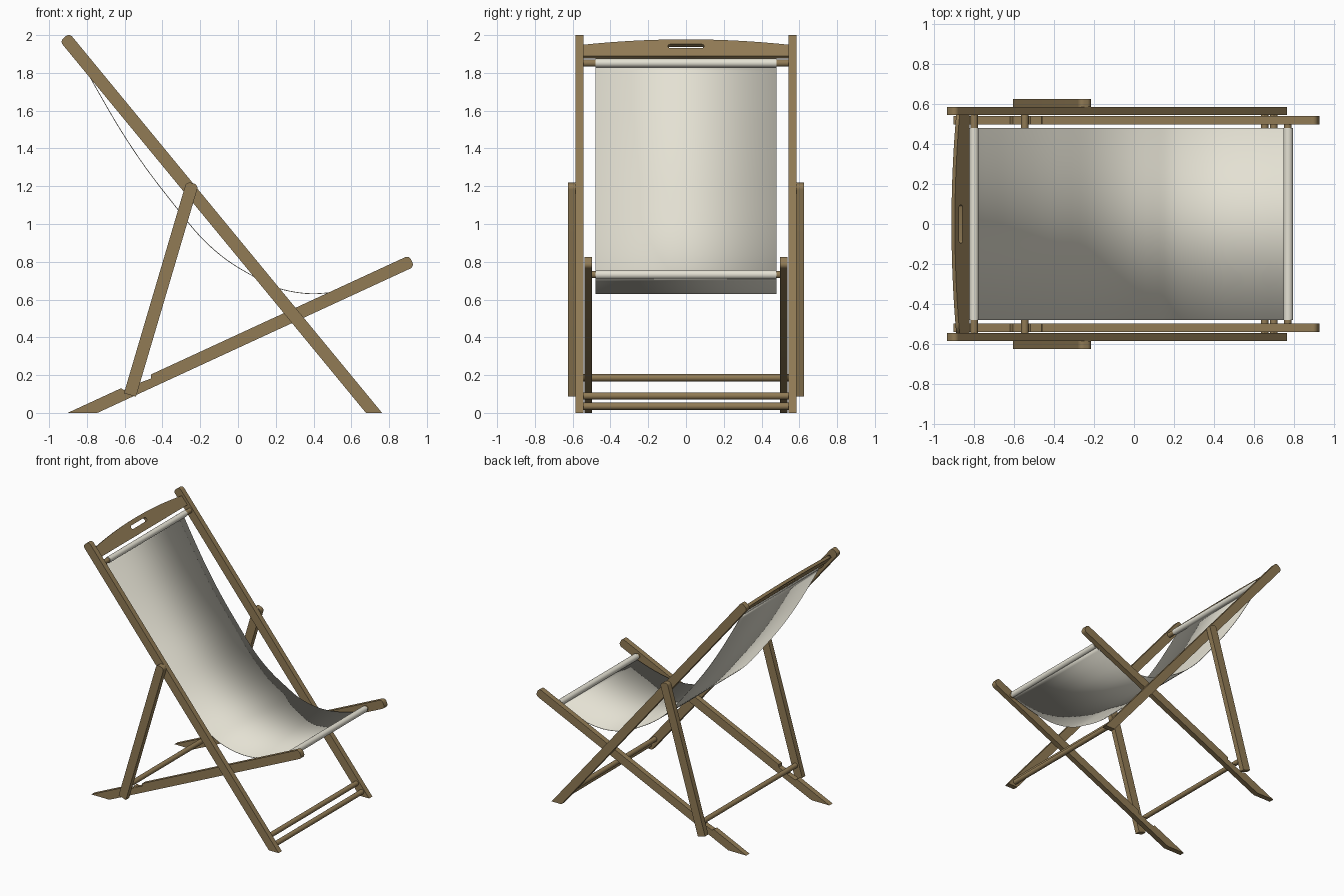
import bpy, bmesh, math
from mathutils import Vector, Matrix

if "Cube" in bpy.data.objects:
    bpy.data.objects.remove(bpy.data.objects["Cube"])


def material(name, rgb):
    m = bpy.data.materials.new(name)
    m.diffuse_color = (*rgb, 1)
    m.use_nodes = True
    m.node_tree.nodes["Principled BSDF"].inputs["Base Color"].default_value = m.diffuse_color
    return m


WOOD = material("warm wood", (0.283, 0.198, 0.091))
CLOTH = material("cream canvas", (0.776, 0.752, 0.651))


def add_object(name, bm, mat):
    bmesh.ops.recalc_face_normals(bm, faces=bm.faces)
    me = bpy.data.meshes.new(name)
    bm.to_mesh(me)
    bm.free()
    me.materials.append(mat)
    ob = bpy.data.objects.new(name, me)
    bpy.context.collection.objects.link(ob)
    return ob


def smooth(ob):
    bpy.ops.object.select_all(action='DESELECT')
    ob.select_set(True)
    bpy.context.view_layer.objects.active = ob
    bpy.ops.object.shade_smooth_by_angle(angle=math.radians(35))


def beam(name, foot, tip, y0, y1, floor_cut=True, notches=(), r=0.033, k=0.024):
    """Mirrored pair of flat bars with a rounded tip, drawn in the xz plane."""
    foot, tip = Vector(foot), Vector(tip)
    d = (tip - foot).normalized()
    n = Vector((-d.y, d.x))
    cut = Vector((r / n.x, 0)) if floor_cut else n * r
    pts = [foot - cut]
    for side, start in ((-1, -90), (1, 0)):
        c = tip - d * k + n * side * (r - k)
        for i in range(7):
            a = math.radians(start + 15 * i)
            pts.append(c + d * k * math.cos(a) + n * k * math.sin(a))
    pts += [foot + d * t + n * (r + o) for t, o in notches]
    pts.append(foot + cut)
    bm = bmesh.new()
    f = bm.faces.new([bm.verts.new((p.x, y0, p.y)) for p in pts])
    ext = bmesh.ops.extrude_face_region(bm, geom=[f])
    bmesh.ops.translate(bm, vec=(0, y1 - y0, 0),
                        verts=[v for v in ext["geom"] if isinstance(v, bmesh.types.BMVert)])
    ob = add_object(name, bm, WOOD)
    smooth(ob)
    m = ob.modifiers.new("mirror", 'MIRROR')
    m.use_axis = (False, True, False)


def rod(name, x, z, r, half, mat):
    bm = bmesh.new()
    bmesh.ops.create_cone(bm, cap_ends=True, segments=24, radius1=r, radius2=r, depth=2 * half,
                          matrix=Matrix.Translation((x, 0, z)) @ Matrix.Rotation(math.pi / 2, 4, 'X'))
    smooth(add_object(name, bm, mat))


# Side rails and prop legs
FOOT, TIP = (0.72, 0), (-0.918, 1.989)
beam("back_rails", FOOT, TIP, 0.543, 0.584)
beam("seat_rails", (-0.823, 0), (0.92, 0.804), 0.497, 0.538,
     notches=[(0.415, 0), (0.405, -0.02), (0.345, -0.015), (0.335, -0.003),
              (0.325, -0.02), (0.25, -0.015), (0.24, 0)])
beam("prop_legs", (-0.572, 0.095), (-0.241, 1.216), 0.584, 0.624, floor_cut=False)

# Cross rods
rod("top_rod", -0.798, 1.852, 0.019, 0.545, WOOD)
rod("seat_rod", 0.768, 0.732, 0.019, 0.5, WOOD)
rod("prop_rod", -0.545, 0.186, 0.019, 0.59, WOOD)
rod("upper_foot_rod", 0.652, 0.09, 0.019, 0.545, WOOD)
rod("lower_foot_rod", 0.698, 0.035, 0.019, 0.545, WOOD)

# Arched head board with a hand slot
d = (Vector((TIP[0], 0, TIP[1])) - Vector((FOOT[0], 0, FOOT[1]))).normalized()
side = Vector((0, 1, 0))
nrm = side.cross(d)
outline = [(-0.545, -0.055), (0.545, -0.055)]
for i in range(25):
    y = 0.545 - 1.09 * i / 24
    outline.append((y, 0.022 + 0.037 * (1 - (y / 0.545) ** 2)))
slot = []
for cy, start in ((0.082, -90), (-0.082, 90)):
    for i in range(9):
        a = math.radians(start + 22.5 * i)
        slot.append((cy + 0.014 * math.cos(a), 0.012 + 0.014 * math.sin(a)))
cu = bpy.data.curves.new("head_board", 'CURVE')
cu.dimensions = '2D'
cu.fill_mode = 'BOTH'
cu.extrude = 0.011
for loop in (outline, slot):
    sp = cu.splines.new('POLY')
    sp.points.add(len(loop) - 1)
    for p, (u, v) in zip(sp.points, loop):
        p.co = (u, v, 0, 1)
    sp.use_cyclic_u = True
cu.materials.append(WOOD)
board = bpy.data.objects.new("head_board", cu)
bpy.context.collection.objects.link(board)
M = Matrix((side, d, nrm)).transposed().to_4x4()
M.translation = (-0.865, 0, 1.925)
board.matrix_world = M
bpy.ops.object.select_all(action='DESELECT')
board.select_set(True)
bpy.context.view_layer.objects.active = board
bpy.ops.object.convert(target='MESH')

# Canvas hems wrapped around the rods
W = 0.48
rod("top_hem", -0.798, 1.852, 0.023, W, CLOTH)
rod("seat_hem", 0.77, 0.732, 0.024, W, CLOTH)

# Hanging canvas, smooth curve through a few side-view points
path = [Vector(p) for p in ((-0.82, 1.845), (-0.74, 1.70), (-0.62, 1.495), (-0.49, 1.30),
                            (-0.35, 1.117), (-0.2, 0.934), (-0.06, 0.81), (0.095, 0.716),
                            (0.206, 0.662), (0.35, 0.633), (0.487, 0.637), (0.63, 0.667),
                            (0.775, 0.712))]
ext = [2 * path[0] - path[1]] + path + [2 * path[-1] - path[-2]]
pts = []
for i in range(1, len(ext) - 2):
    a, b, c, e = ext[i - 1:i + 3]
    for s in range(4):
        t = s / 4
        pts.append(0.5 * (2 * b + (c - a) * t + (2 * a - 5 * b + 4 * c - e) * t * t
                          + (3 * b - a - 3 * c + e) * t ** 3))
pts.append(path[-1])
bm = bmesh.new()
rows = [[bm.verts.new((p.x, y, p.y)) for y in (-W, W)] for p in pts]
for r0, r1 in zip(rows, rows[1:]):
    bm.faces.new((r0[0], r1[0], r1[1], r0[1]))
canvas = add_object("canvas_seat", bm, CLOTH)
smooth(canvas)
th = canvas.modifiers.new("thickness", 'SOLIDIFY')
th.thickness = 0.004
th.offset = 0
